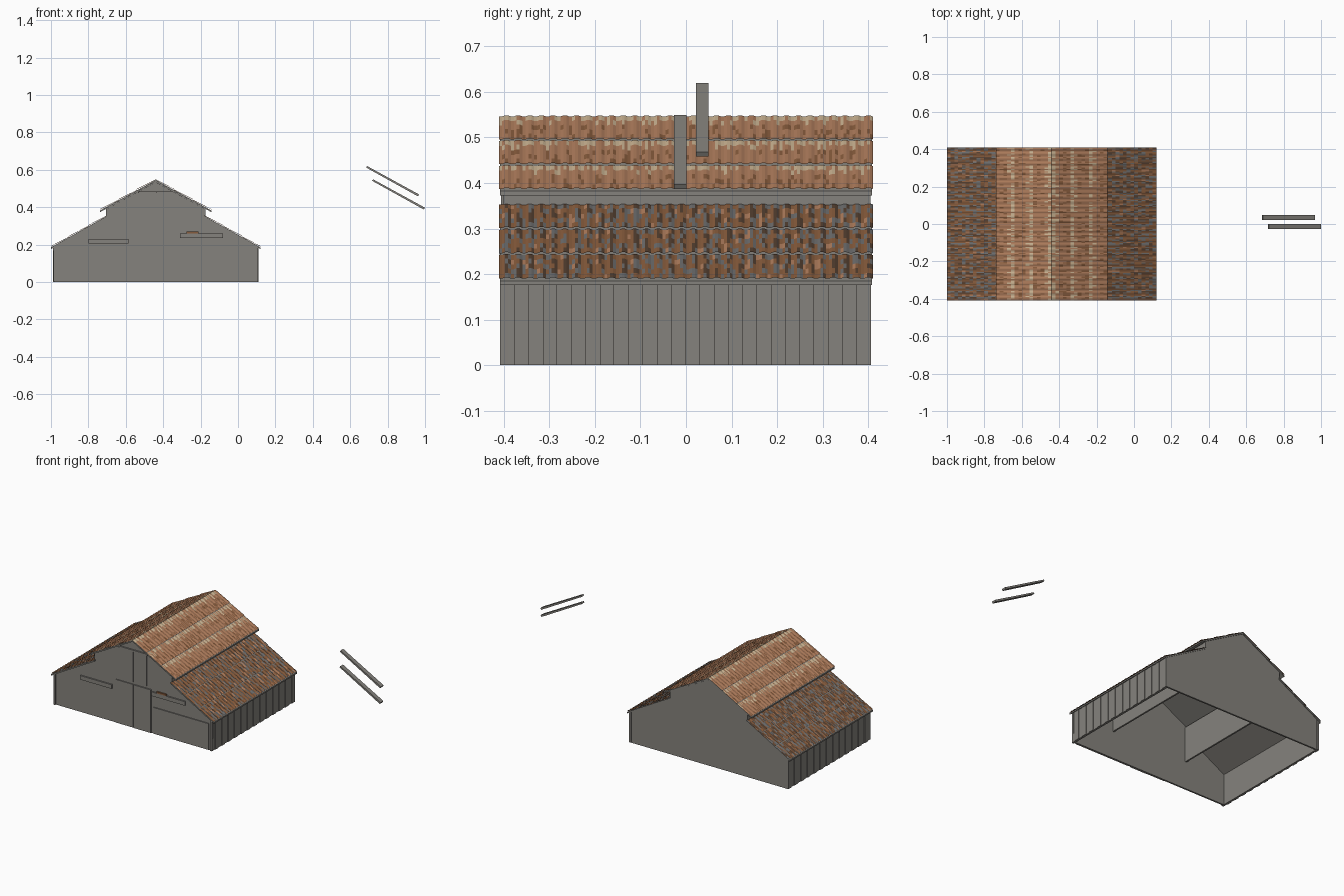
import bpy, bmesh, random
from mathutils import Vector

if "Cube" in bpy.data.objects:
    bpy.data.objects.remove(bpy.data.objects["Cube"])

random.seed(4)
C = -0.44          # barn centre line
SIDES = ((1, "right"), (-1, "left"))


def mat(name, col):
    m = bpy.data.materials.new(name)
    m.diffuse_color = (*col, 1)
    m.use_nodes = True
    m.node_tree.nodes["Principled BSDF"].inputs["Base Color"].default_value = m.diffuse_color
    return m


GREY = mat("weathered_grey", (0.235, 0.225, 0.205))
RUST = mat("light_rust", (0.42, 0.20, 0.105))
CREAM = mat("pale_straw", (0.58, 0.44, 0.28))
BROWN = mat("dark_rust", (0.24, 0.105, 0.045))
DARK = mat("deep_brown", (0.09, 0.05, 0.03))
SLATE = mat("slate_grey", (0.15, 0.15, 0.15))


def finish(name, bm, mats):
    bmesh.ops.recalc_face_normals(bm, faces=bm.faces[:])
    me = bpy.data.meshes.new(name)
    bm.to_mesh(me)
    bm.free()
    for m in mats:
        me.materials.append(m)
    ob = bpy.data.objects.new(name, me)
    bpy.context.collection.objects.link(ob)
    return ob


def add_prism(bm, profile, y0, y1):
    """Extrude an xz outline along y."""
    f = bm.faces.new([bm.verts.new((x, y0, z)) for x, z in profile])
    r = bmesh.ops.extrude_face_region(bm, geom=[f])
    vs = [v for v in r["geom"] if isinstance(v, bmesh.types.BMVert)]
    bmesh.ops.translate(bm, verts=vs, vec=(0, y1 - y0, 0))


def prism(name, profile, y0, y1, m=GREY):
    bm = bmesh.new()
    add_prism(bm, profile, y0, y1)
    return finish(name, bm, [m])


def rect(x0, x1, z0, z1):
    return [(x0, z0), (x1, z0), (x1, z1), (x0, z1)]


def roof(name, s, top, eave, rows, cols, courses, rule, mats):
    """Corrugated sheets in overlapping courses, coloured per face."""
    p, q = Vector((top[0], top[1])), Vector((eave[0], eave[1]))
    bm = bmesh.new()
    for c in range(courses):
        grid = []
        for r in range(rows + 1):
            a = p.lerp(q, (c + r / rows) / courses)
            lift = 0.004 * r / rows
            grid.append([bm.verts.new((C + s * a.x, -0.41 + 0.82 * k / cols,
                                       a.y + lift - 0.004 + 0.0025 * (k // 2 % 2)))
                         for k in range(cols + 1)])
        for r in range(rows):
            for k in range(cols):
                f = bm.faces.new((grid[r][k], grid[r][k + 1],
                                  grid[r + 1][k + 1], grid[r + 1][k]))
                f.material_index = rule(r, k)
    ob = finish(name, bm, mats)
    for f in ob.data.polygons:      # sheets face upward
        if f.normal.z < 0:
            f.flip()
    # boarding below the sheets
    t = 0.005
    prism(name + "_boarding", [(C + s * p.x, p.y - t), (C + s * q.x, q.y - t),
          (C + s * q.x, q.y - t - 0.009), (C + s * p.x, p.y - t - 0.009)], -0.408, 0.408)


def upper_rule(r, k):
    x = random.random()
    if r == 0:
        return 1 if x < 0.6 else 0
    if r == 1:
        return 1 if x < 0.15 else 0
    return 2 if x < 0.2 else 0


def lower_rule(r, k):
    x = random.random()
    if k // 2 % 2:
        return 1 if x < 0.4 else (2 if x < 0.75 else 0)
    return 0 if x < 0.65 else (2 if x < 0.85 else 3)


for s, side in SIDES:
    # roofs
    roof("upper_roof_" + side, s, (0, 0.55), (0.298, 0.387), 5, 128, 3,
         upper_rule, [RUST, CREAM, BROWN])
    roof("lower_roof_" + side, s, (0.262, 0.357), (0.56, 0.19), 5, 128, 3,
         lower_rule, [BROWN, DARK, SLATE, RUST])
    # raised centre wall, hanging down inside
    xs = sorted((C + s * 0.255, C + s * 0.265))
    prism("clerestory_wall_" + side, rect(*xs, 0.17, 0.388), -0.40, 0.395)
    # side wall of upright boards with alternating depth
    bm = bmesh.new()
    n = 26
    for i in range(n):
        y0 = -0.408 + 0.814 * i / n
        out = 0.545 + 0.004 * (i % 2)
        add_prism(bm, [(C + s * 0.533, 0), (C + s * out, 0),
                       (C + s * out, 0.186), (C + s * 0.533, 0.19)],
                  y0, y0 + 0.814 / n)
    finish("side_wall_" + side, bm, [GREY])

# gable end walls
half = [(0.545, 0), (0.548, 0.183), (0.266, 0.341), (0.266, 0.39), (0, 0.535)]
outline = [(C + d, z) for d, z in half] + [(C - d, z) for d, z in half[-2::-1]]
prism("front_wall", outline, -0.40, -0.39)
prism("back_wall", outline, 0.395, 0.405)

# main double doors, loft doors and stall door as plates on the front
prism("main_door_left", rect(-0.557, -0.438, 0.002, 0.27), -0.406, -0.399)
prism("main_door_right", rect(-0.434, -0.315, 0.002, 0.27), -0.408, -0.399)
prism("loft_door_left", rect(-0.53, -0.438, 0.285, 0.475), -0.406, -0.399)
prism("loft_door_right", rect(-0.434, -0.345, 0.285, 0.475), -0.406, -0.399)
prism("stall_door", rect(-0.30, 0.08, 0.002, 0.165), -0.406, -0.399)
prism("door_rail_right", rect(-0.31, -0.08, 0.235, 0.26), -0.409, -0.399)
prism("door_rail_left", rect(-0.80, -0.585, 0.205, 0.23), -0.409, -0.399)
prism("rail_mark", rect(-0.275, -0.21, 0.26, 0.27), -0.409, -0.399, BROWN)
prism("loft_beam", rect(-0.535, -0.34, 0.475, 0.485), -0.409, -0.399)

# two loose sloping planks beside the barn
for name, x, z, y in (("loose_plank_upper", 0.685, 0.62, 0.022),
                      ("loose_plank_lower", 0.717, 0.549, -0.026)):
    prism(name, [(x, z - 0.008), (x + 0.005, z), (x + 0.283, z - 0.152),
                 (x + 0.277, z - 0.162)], y, y + 0.027)
